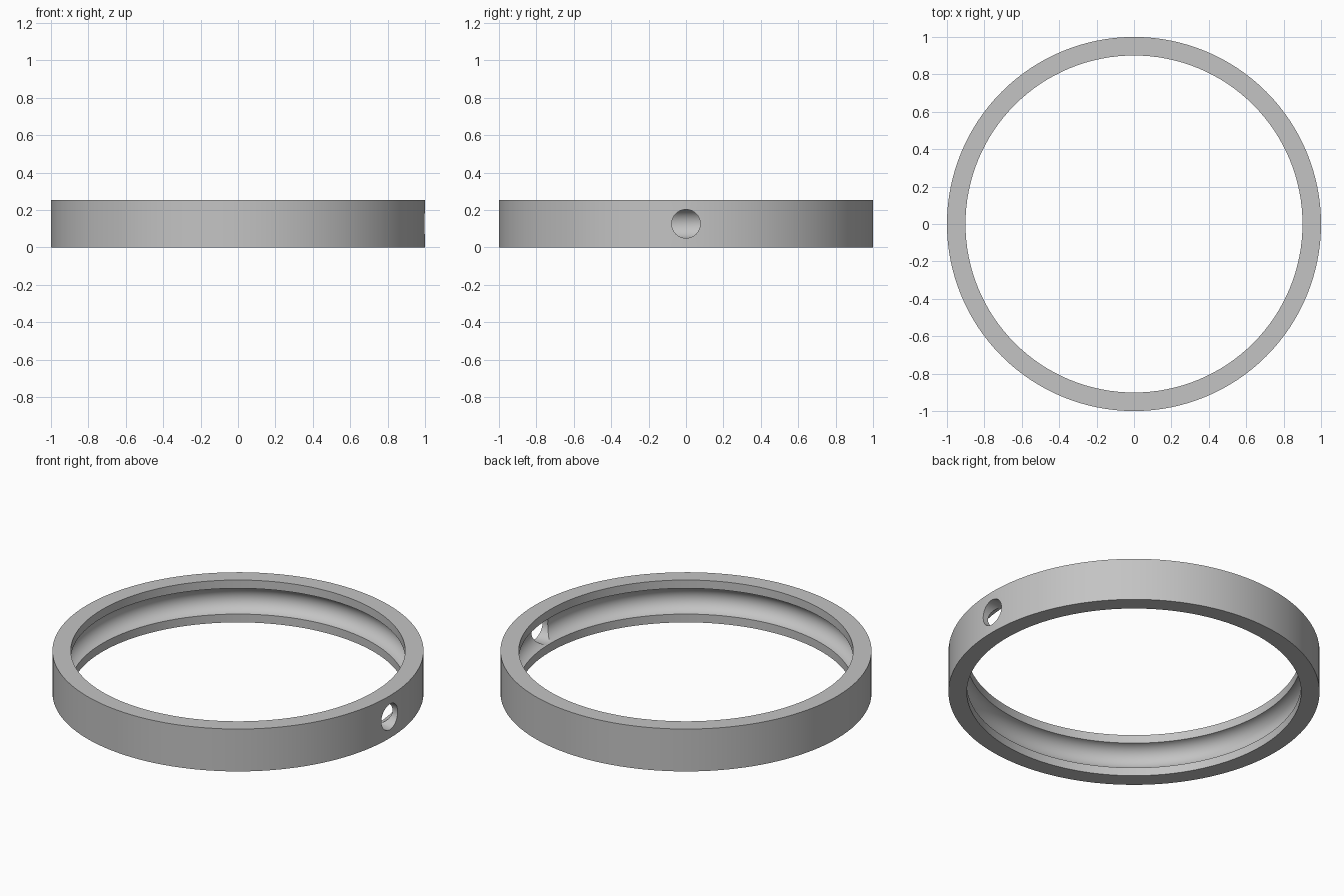
import bpy, bmesh, math
from mathutils import Matrix

if "Cube" in bpy.data.objects:
    bpy.data.objects.remove(bpy.data.objects["Cube"])

HEIGHT, OUTER, INNER = 0.252, 1.0, 0.901
MID = HEIGHT / 2
GROOVE_R, GROOVE_CENTRE = 0.0775, 0.889
HOLE_R = 0.0765
SEGMENTS, ARC_STEPS = 128, 24

steel = bpy.data.materials.new("grey_steel")
steel.use_nodes = True
steel.diffuse_color = (0.55, 0.55, 0.55, 1)
steel.node_tree.nodes["Principled BSDF"].inputs["Base Color"].default_value = steel.diffuse_color


def add_object(name, bm):
    bmesh.ops.recalc_face_normals(bm, faces=bm.faces)
    mesh = bpy.data.meshes.new(name)
    bm.to_mesh(mesh)
    bm.free()
    mesh.materials.append(steel)
    obj = bpy.data.objects.new(name, mesh)
    bpy.context.collection.objects.link(obj)
    return obj


# Ring cross-section: rectangular, with a round ball groove on the inside
start = math.acos((INNER - GROOVE_CENTRE) / GROOVE_R)
angles = [start * (1 - 2 * i / ARC_STEPS) for i in range(ARC_STEPS + 1)]
profile = [(INNER, 0), (OUTER, 0), (OUTER, HEIGHT), (INNER, HEIGHT)]
profile += [(GROOVE_CENTRE + GROOVE_R * math.cos(a), MID + GROOVE_R * math.sin(a)) for a in angles]

# Revolve the cross-section into the outer race
bm = bmesh.new()
loops = []
for s in range(SEGMENTS):
    t = math.tau * s / SEGMENTS
    loops.append([bm.verts.new((r * math.cos(t), r * math.sin(t), z)) for r, z in profile])
for s in range(SEGMENTS):
    a, b = loops[s], loops[(s + 1) % SEGMENTS]
    for i in range(len(profile)):
        j = (i + 1) % len(profile)
        bm.faces.new((a[i], a[j], b[j], b[i]))
race = add_object("bearing_outer_race", bm)

# Radial filling hole through the left wall
bm = bmesh.new()
bmesh.ops.create_cone(bm, cap_ends=True, segments=48, radius1=HOLE_R, radius2=HOLE_R, depth=0.3,
                      matrix=Matrix.Translation((1.0, 0, MID)) @ Matrix.Rotation(math.pi / 2, 4, "Y"))
cutter = add_object("hole_cutter", bm)
cutter.hide_render = True

cut = race.modifiers.new("filling_hole", "BOOLEAN")
cut.operation = "DIFFERENCE"
cut.solver = "EXACT"
cut.object = cutter

bpy.ops.object.select_all(action="DESELECT")
race.select_set(True)
bpy.context.view_layer.objects.active = race
bpy.ops.object.modifier_apply(modifier=cut.name)
bpy.data.objects.remove(cutter)
bpy.ops.object.shade_smooth_by_angle(angle=math.radians(30))
